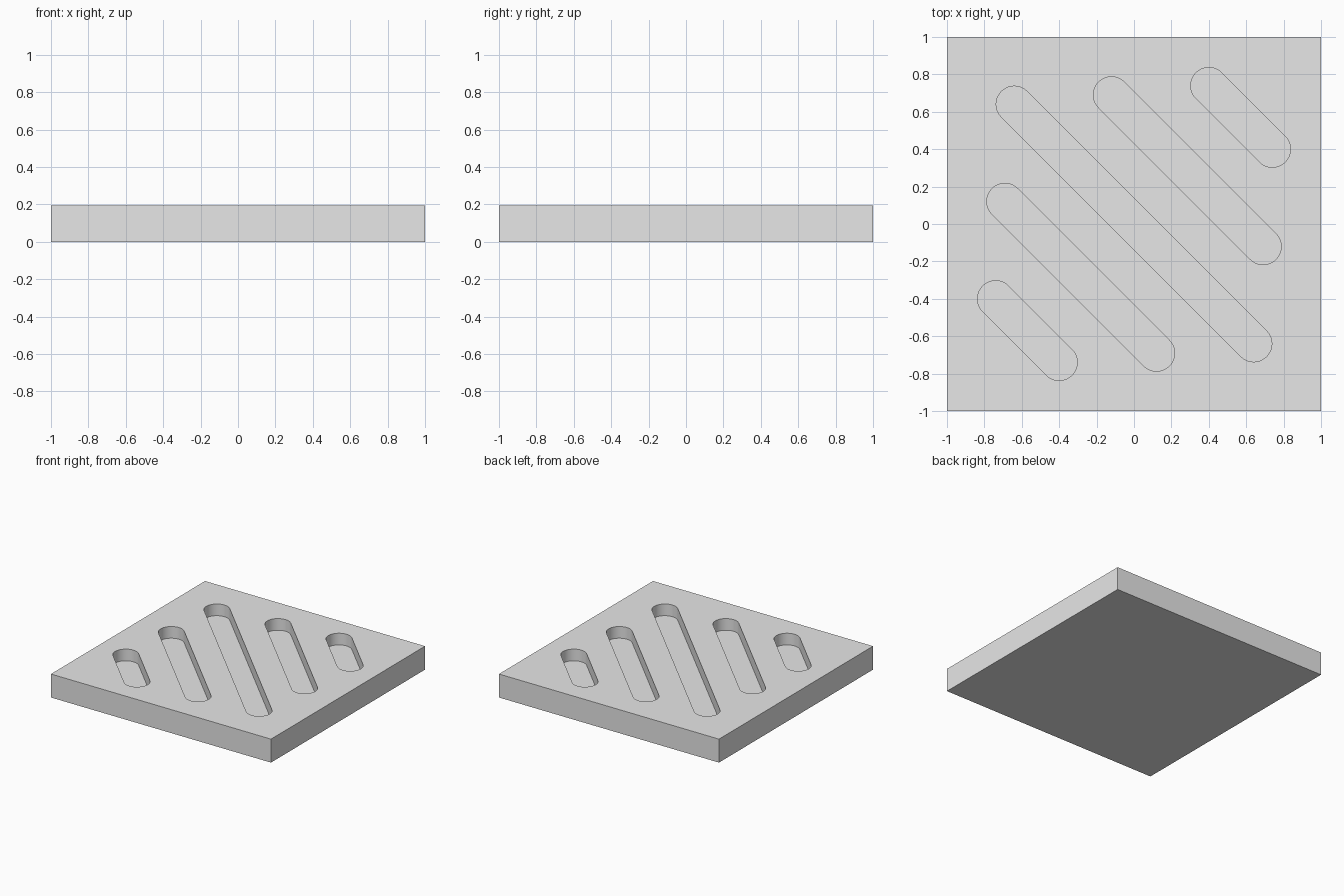
import bpy
import bmesh
from math import pi, cos, sin
from mathutils import Vector

cube = bpy.data.objects.get("Cube")
if cube:
    bpy.data.objects.remove(cube, do_unlink=True)

HEIGHT = 0.193
SLOT_FLOOR = 0.097
SLOT_RADIUS = 0.097
ARC_STEPS = 24

grey = bpy.data.materials.new("light grey")
grey.use_nodes = True
grey.diffuse_color = (0.8, 0.8, 0.8, 1)
grey.node_tree.nodes["Principled BSDF"].inputs["Base Color"].default_value = (0.8, 0.8, 0.8, 1)


def make_object(name, bm):
    bmesh.ops.recalc_face_normals(bm, faces=bm.faces)
    mesh = bpy.data.meshes.new(name)
    bm.to_mesh(mesh)
    bm.free()
    mesh.materials.append(grey)
    obj = bpy.data.objects.new(name, mesh)
    bpy.context.collection.objects.link(obj)
    return obj


def add_slot(bm, centre, half_length):
    """Round-ended prism lying along the falling diagonal."""
    along = Vector((1, -1, 0)).normalized() * half_length
    middle = Vector((centre, centre, SLOT_FLOOR))
    verts = []
    for end, start in ((along, -3 * pi / 4), (-along, pi / 4)):
        for i in range(ARC_STEPS + 1):
            a = start + pi * i / ARC_STEPS
            verts.append(bm.verts.new(middle + end + SLOT_RADIUS * Vector((cos(a), sin(a), 0))))
    face = bm.faces.new(verts)
    result = bmesh.ops.extrude_face_region(bm, geom=[face])
    top = [v for v in result["geom"] if isinstance(v, bmesh.types.BMVert)]
    bmesh.ops.translate(bm, verts=top, vec=(0, 0, HEIGHT))


# Square slab
bm = bmesh.new()
bmesh.ops.create_cube(bm, size=1)
bmesh.ops.scale(bm, verts=bm.verts, vec=(2, 2, HEIGHT))
bmesh.ops.translate(bm, verts=bm.verts, vec=(0, 0, HEIGHT / 2))
plate = make_object("slotted_plate", bm)

# Diagonal slots, shorter towards the two corners
bm = bmesh.new()
for centre, half_length in ((0, 0.905), (0.285, 0.573), (0.57, 0.24)):
    for side in ((1, -1) if centre else (1,)):
        add_slot(bm, side * centre, half_length)
cutter = make_object("slot_cutter", bm)
cutter.hide_render = True

# Cut the blind slots into the top
cut = plate.modifiers.new("slots", "BOOLEAN")
cut.operation = "DIFFERENCE"
cut.solver = "EXACT"
cut.object = cutter
bpy.ops.object.select_all(action="DESELECT")
plate.select_set(True)
bpy.context.view_layer.objects.active = plate
bpy.ops.object.modifier_apply(modifier=cut.name)
bpy.data.objects.remove(cutter, do_unlink=True)

# Smooth slot ends, sharp rims
bpy.ops.object.shade_smooth_by_angle(angle=pi / 6)
